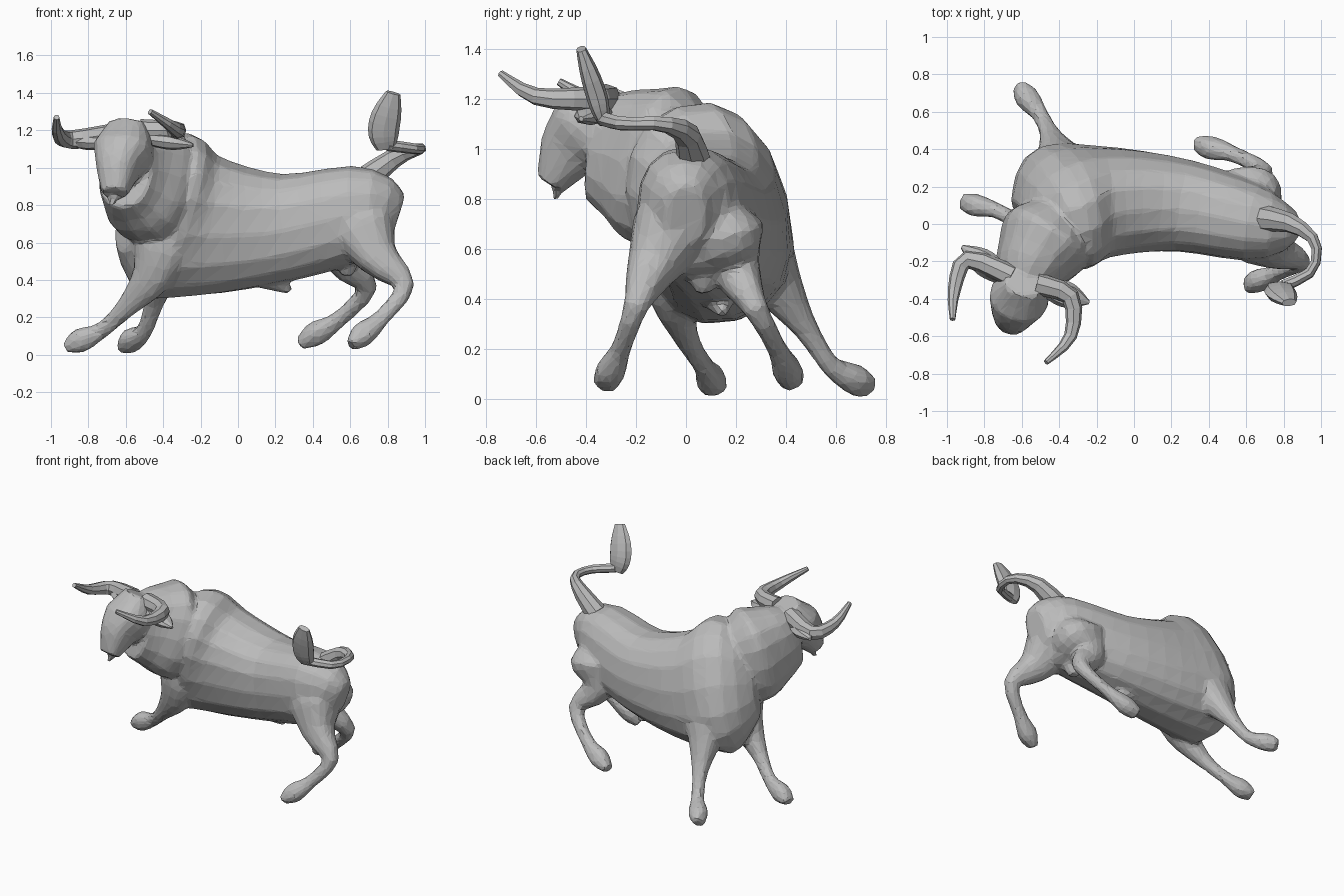
import bpy, bmesh
from math import sin, cos, pi, radians, copysign
from mathutils import Vector

cube = bpy.data.objects.get("Cube")
if cube:
    bpy.data.objects.remove(cube)

grey = bpy.data.materials.new("stone grey")
grey.use_nodes = True
colour = (0.5, 0.5, 0.5, 1)
grey.diffuse_color = colour
grey.node_tree.nodes["Principled BSDF"].inputs["Base Color"].default_value = colour

ALONG_X, ALONG_Y, ALONG_Z = Vector((1, 0, 0)), Vector((0, 1, 0)), Vector((0, 0, 1))
ACROSS_FACE = Vector((0.9, -0.3, 0))


def blend(values, t):
    """Smooth curve through evenly spaced values, with t running from 0 to 1."""
    last = len(values) - 1
    index = min(int(t * last), last - 1)
    f = t * last - index
    before, start = values[max(index - 1, 0)], values[index]
    end, after = values[index + 1], values[min(index + 2, last)]
    slope_in, slope_out = (end - before) / 2, (after - start) / 2
    ease = f * f * (3 - 2 * f)
    return (start * (1 - ease) + end * ease
            + slope_in * (f * (1 - f) ** 2) - slope_out * (f * f * (1 - f)))


def squarish(value):
    """Push a sine or cosine outward, so that sections are slightly boxy."""
    return copysign(abs(value) ** 0.85, value)


def loft(bm, path, wide, tall=None, lean=(0, 0), across=ALONG_Y, steps=18, sides=16):
    """Skin a rounded section along a curved path; sizes blend along it."""
    points = [Vector(p) for p in path]
    centres = [blend(points, i / steps) for i in range(steps + 1)]
    side, rings = across, []
    for i, centre in enumerate(centres):
        t = i / steps
        forward = (centres[min(i + 1, steps)] - centres[max(i - 1, 0)]).normalized()
        side = (side - forward * side.dot(forward)).normalized()
        up = side.cross(forward)
        angle = radians(blend(lean, t))
        s = (side * cos(angle) + up * sin(angle)) * blend(wide, t)
        u = (up * cos(angle) - side * sin(angle)) * blend(tall or wide, t)
        turns = [2 * pi * k / sides for k in range(sides)]
        rings.append([bm.verts.new(centre + s * squarish(cos(a)) + u * squarish(sin(a)))
                      for a in turns])
    for ring, following in zip(rings, rings[1:]):
        for k in range(sides):
            n = (k + 1) % sides
            bm.faces.new((ring[k], ring[n], following[n], following[k]))
    bm.faces.new(rings[0])
    bm.faces.new(rings[-1])


def finish(name, bm):
    bmesh.ops.recalc_face_normals(bm, faces=bm.faces)
    mesh = bpy.data.meshes.new(name)
    bm.to_mesh(mesh)
    bm.free()
    mesh.materials.append(grey)
    obj = bpy.data.objects.new(name, mesh)
    bpy.context.collection.objects.link(obj)
    return obj


def part(name, path, wide, **options):
    bm = bmesh.new()
    loft(bm, path, wide, steps=9, sides=8, **options)
    return finish(name, bm)


def leg(bm, top, elbow, knee, ankle, toe, thickness):
    """Every leg shares one taper, with a rounded top and a wedge-shaped hoof."""
    crest = Vector(top) + ALONG_Z * 0.13
    hoof = Vector(ankle).lerp(Vector(toe), 0.6)
    wide = (0.05, thickness, 0.1, 0.05, 0.04, 0.06, 0.045)
    tall = [w * 1.1 for w in wide[:-1]] + [0.03]
    loft(bm, (crest, top, elbow, knee, ankle, hoof, toe), wide, tall)


bm = bmesh.new()

# Torso from rump to chest, leaning into the turn
loft(bm, path=((.85, 0, .73), (.68, 0, .76), (.25, .1, .68), (-.15, .12, .69), (-.4, .08, .75), (-.57, 0, .78)),
     wide=(.08, .2, .25, .29, .31, .13), tall=(.13, .25, .29, .38, .46, .24),
     lean=(0, 0, 4, 9, 15, 12))

# Neck and head, turned to the side
loft(bm, path=((-.36, .08, .9), (-.46, -.07, .92), (-.55, -.22, .97), (-.6, -.34, 1)),
     wide=(.12, .25, .2, .15), tall=(.2, .33, .28, .22), across=ACROSS_FACE)
loft(bm, path=((-.59, -.32, 1.24), (-.61, -.38, 1.1), (-.64, -.46, 1), (-.66, -.54, .86)),
     wide=(.1, .16, .12, .07), tall=(.07, .15, .13, .06), across=ACROSS_FACE)
loft(bm, path=((-.65, -.5, .88), (-.68, -.53, .79)), wide=(.04, .01), across=ALONG_X)

# Front legs stretched out, hind legs bent at the hock
leg(bm, top=(-.4, -.05, .6), elbow=(-.46, -.05, .42), knee=(-.6, 0, .25),
    ankle=(-.73, .07, .13), toe=(-.92, .12, .04), thickness=.14)
leg(bm, top=(-.36, .27, .64), elbow=(-.41, .37, .45), knee=(-.45, .48, .28),
    ankle=(-.5, .58, .13), toe=(-.62, .74, .04), thickness=.15)
leg(bm, top=(.61, .14, .68), elbow=(.57, .2, .51), knee=(.69, .28, .36),
    ankle=(.54, .37, .19), toe=(.33, .43, .06), thickness=.17)
leg(bm, top=(.66, -.05, .7), elbow=(.75, -.14, .52), knee=(.89, -.2, .37),
    ankle=(.77, -.26, .2), toe=(.6, -.33, .05), thickness=.16)

# Underside details: sheath and rear pouch
loft(bm, path=((.14, .12, .43), (.28, .15, .34)), wide=(.08, .02))
loft(bm, path=((.6, .06, .6), (.58, .07, .42)), wide=(.05, .06, .03))

# Fuse the masses into one skin, then facet it
body = finish("body", bm)
fuse = body.modifiers.new("fuse", "REMESH")
fuse.mode = "VOXEL"
fuse.voxel_size = 0.016
soften = body.modifiers.new("soften", "SMOOTH")
soften.factor, soften.iterations = 0.5, 4
facet = body.modifiers.new("facet", "DECIMATE")
facet.ratio = 0.08

# Horns sweep out and then forward to raised tips
horn_taper = (.06, .05, .035, .015)
part("right_horn", ((-.65, -.28, 1.18), (-.89, -.19, 1.15), (-.96, -.35, 1.18), (-.97, -.51, 1.27)),
     horn_taper, across=ALONG_Z)
part("left_horn", ((-.52, -.32, 1.2), (-.34, -.39, 1.2), (-.34, -.6, 1.21), (-.47, -.74, 1.3)),
     horn_taper, across=ALONG_Z)

# Ears hang just below the horns
ear_leaf, ear_depth = (.05, .07, .01), (.03, .04, .01)
part("right_ear", ((-.7, -.28, 1.13), (-.92, -.12, 1.14)), ear_depth, tall=ear_leaf, across=ALONG_Z)
part("left_ear", ((-.47, -.34, 1.15), (-.24, -.42, 1.12)), ear_depth, tall=ear_leaf, across=ALONG_Z)

# Tail loops outward and ends in a raised, flattened tuft
part("tail", ((.7, .03, .95), (.85, 0, 1.06), (.97, -.1, 1.1), (.95, -.25, 1.1), (.8, -.33, 1.12)),
     (.07, .03, .03))
part("tail_tuft", ((.79, -.33, 1.1), (.78, -.36, 1.22), (.83, -.42, 1.4)),
     (.05, .08, .08, .04), tall=(.02, .04, .04, .02), across=ALONG_X)
